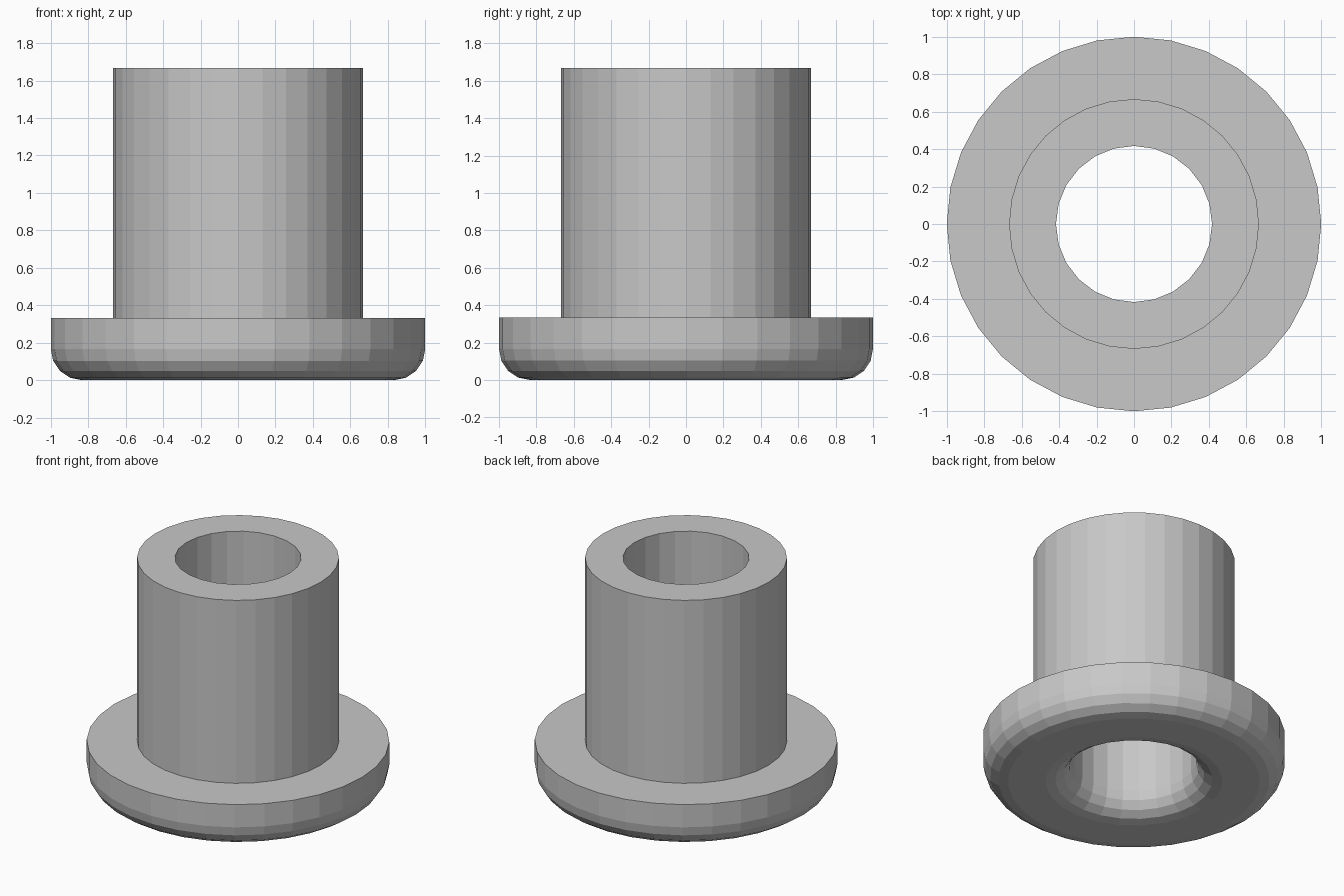
import bpy
import bmesh
from math import sin, cos, pi, tau

cube = bpy.data.objects.get("Cube")
if cube:
    bpy.data.objects.remove(cube, do_unlink=True)

FLANGE_R, TUBE_R, BORE_R = 1.0, 0.667, 0.417
FLANGE_H, HEIGHT, FILLET = 0.333, 1.667, 0.167
OUTER_SIDES, BORE_SIDES, FILLET_STEPS = 32, 24, 4

gray = bpy.data.materials.new("plain_gray")
gray.use_nodes = True
gray.diffuse_color = (0.58, 0.58, 0.58, 1)
gray.node_tree.nodes["Principled BSDF"].inputs["Base Color"].default_value = gray.diffuse_color


def fillet(wall_r, inward):
    """Quarter-round profile from the bottom face up to a vertical wall."""
    points = []
    for i in range(FILLET_STEPS + 1):
        a = pi / 2 * i / FILLET_STEPS
        points.append((wall_r - inward * FILLET * (1 - sin(a)), FILLET * (1 - cos(a))))
    return points


def lathe(bm, profile, sides):
    """Revolve (radius, z) points; return the edges of the first and last rings."""
    rings = [[bm.verts.new((r * cos(tau * i / sides), r * sin(tau * i / sides), z))
              for i in range(sides)] for r, z in profile]
    for low, high in zip(rings, rings[1:]):
        for i in range(sides):
            j = (i + 1) % sides
            bm.faces.new((low[i], low[j], high[j], high[i]))
    return [[bm.edges.get((ring[i], ring[(i + 1) % sides])) for i in range(sides)]
            for ring in (rings[0], rings[-1])]


bm = bmesh.new()

# Outside: rounded flange, shoulder and tube
outer = lathe(bm, fillet(FLANGE_R, 1) + [(FLANGE_R, FLANGE_H), (TUBE_R, FLANGE_H),
                                         (TUBE_R, HEIGHT)], OUTER_SIDES)

# Inside: bore with a rounded mouth at the bottom
bore = lathe(bm, fillet(BORE_R, -1) + [(BORE_R, HEIGHT)], BORE_SIDES)

# Flat bottom and top rims join the two surfaces
for outer_edges, bore_edges in zip(outer, bore):
    bmesh.ops.triangle_fill(bm, use_beauty=True, edges=outer_edges + bore_edges)

bmesh.ops.recalc_face_normals(bm, faces=bm.faces)
mesh = bpy.data.meshes.new("flanged_bushing")
bm.to_mesh(mesh)
bm.free()
mesh.materials.append(gray)
bushing = bpy.data.objects.new("flanged_bushing", mesh)
bpy.context.collection.objects.link(bushing)
